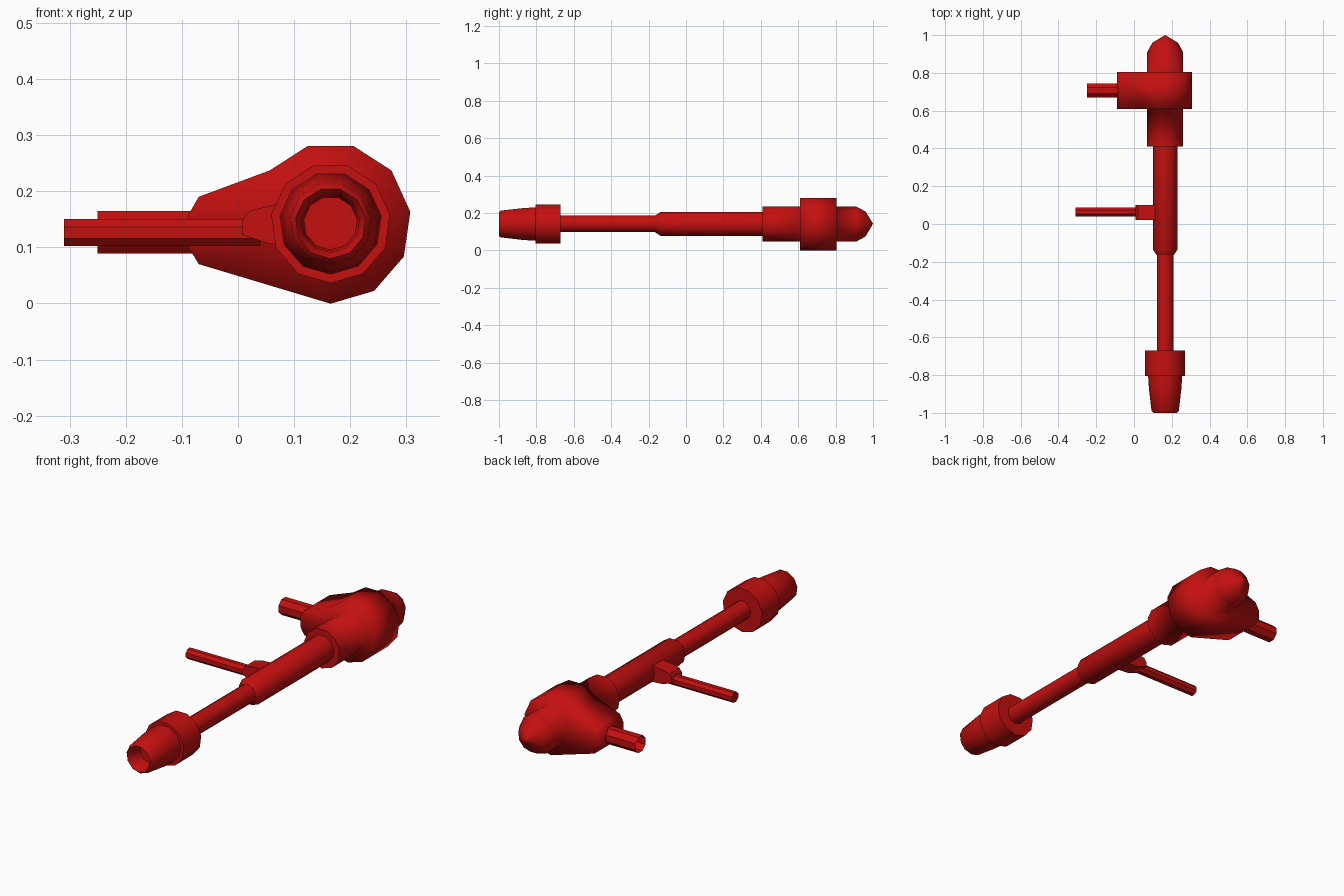
import bpy, bmesh
from math import sin, cos, pi, radians

if "Cube" in bpy.data.objects:
    bpy.data.objects.remove(bpy.data.objects["Cube"])

CX, CZ = 0.165, 0.143      # main axis position
SIDES = 11

red = bpy.data.materials.new("red")
red.diffuse_color = (0.55, 0.005, 0.005, 1)
red.use_nodes = True
red.node_tree.nodes["Principled BSDF"].inputs["Base Color"].default_value = red.diffuse_color


def loft(name, rings, cap_start=True, cap_end=True, smooth_all=False):
    """Skin a list of equal-length point rings; end caps stay flat."""
    bm = bmesh.new()
    loops = [[bm.verts.new(p) for p in ring] for ring in rings]
    n = len(loops[0])
    for a, b in zip(loops, loops[1:]):
        for i in range(n):
            j = (i + 1) % n
            bm.faces.new((a[i], a[j], b[j], b[i])).smooth = True
    if cap_start:
        bm.faces.new(loops[0])
    if cap_end:
        bm.faces.new(loops[-1])
    bmesh.ops.remove_doubles(bm, verts=bm.verts, dist=1e-5)
    bmesh.ops.recalc_face_normals(bm, faces=bm.faces)
    mesh = bpy.data.meshes.new(name)
    bm.to_mesh(mesh)
    bm.free()
    mesh.materials.append(red)
    ob = bpy.data.objects.new(name, mesh)
    bpy.context.collection.objects.link(ob)
    if not smooth_all:
        bpy.ops.object.select_all(action='DESELECT')
        ob.select_set(True)
        bpy.context.view_layer.objects.active = ob
        bpy.ops.object.shade_smooth_by_angle(angle=radians(40))
    return ob


def ring_y(y, r):
    """11-sided ring around the main axis, one corner straight down."""
    angles = [-pi / 2 + 2 * pi * k / SIDES for k in range(SIDES)]
    return [(CX + r * cos(a), y, CZ + r * sin(a)) for a in angles]


def rod_x(name, x0, x1, y, z, r, sides, capped):
    """Straight side rod along x."""
    def ring(x):
        return [(x, y + r * cos(2 * pi * (k + .5) / sides),
                 z + r * sin(2 * pi * (k + .5) / sides)) for k in range(sides)]
    return loft(name, [ring(x0), ring(x1)], capped, True)


# Turned parts along the main axis: (y, radius)
loft("nozzle", [ring_y(*p) for p in [
    (-0.92, 0.048), (-0.985, 0.052), (-1.0, 0.063), (-0.99, 0.073),
    (-0.87, 0.087), (-0.79, 0.092)]])
loft("front_collar", [ring_y(-0.805, 0.107), ring_y(-0.67, 0.107)])
loft("thin_shaft", [ring_y(-0.70, 0.045), ring_y(-0.15, 0.045)])
loft("thick_shaft", [ring_y(*p) for p in [
    (-0.165, 0.046), (-0.135, 0.066), (0.43, 0.066)]])


# Rear head: neck, one-sided lobe and domed tip in one smooth skin
def head_ring(y, r):
    pts = ring_y(y, r)
    mid = tuple((a + b) / 2 for a, b in zip(pts[8], pts[9]))
    return pts[:9] + [mid] + pts[9:]


def lobe_ring(y):
    side = [(-0.07, 0.19), (-0.09, 0.155), (-0.09, 0.103), (-0.07, 0.07)]
    return ring_y(y, 0.1435)[:8] + [(x, y, z) for x, z in side]


loft("rear_head", [
    head_ring(0.41, 0.096), head_ring(0.61, 0.096), lobe_ring(0.61),
    lobe_ring(0.805), head_ring(0.805, 0.096), head_ring(0.91, 0.096),
    head_ring(0.96, 0.068), head_ring(1.0, 0.0001)],
    cap_end=False, smooth_all=True)

# Side rods, the rear one open at its end
rod_x("rear_side_rod", -0.25, -0.05, 0.707, 0.127, 0.041, 8, False)
rod_x("middle_side_rod", -0.31, 0.04, 0.064, 0.126, 0.026, 8, True)

# Tapered bracket joining the middle rod to the shaft
profile = [(0.007, 0.123), (0.007, 0.147), (0.02, 0.165), (0.065, 0.176),
           (0.14, 0.18), (0.14, 0.1), (0.055, 0.106)]
loft("rod_bracket", [[(x, y, z) for x, z in profile] for y in (0.022, 0.1)])
